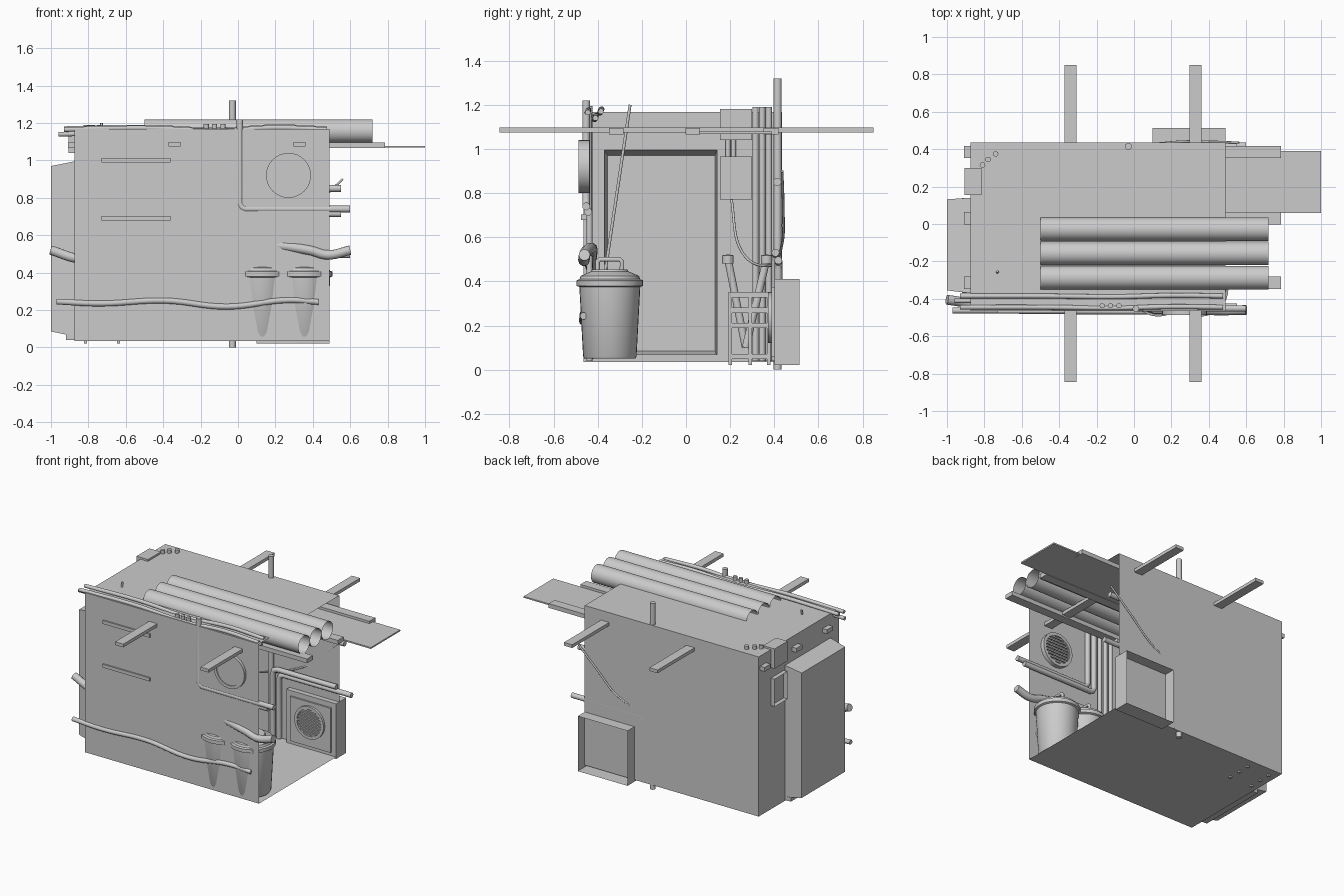
import bpy, bmesh, math
from mathutils import Vector, Matrix

if "Cube" in bpy.data.objects:
    bpy.data.objects.remove(bpy.data.objects["Cube"])


def finish(name, bm, smooth=False):
    me = bpy.data.meshes.new(name)
    bm.to_mesh(me)
    bm.free()
    ob = bpy.data.objects.new(name, me)
    bpy.context.collection.objects.link(ob)
    if smooth:
        bpy.ops.object.select_all(action='DESELECT')
        ob.select_set(True)
        bpy.context.view_layer.objects.active = ob
        bpy.ops.object.shade_smooth_by_angle(angle=math.radians(40))
    return ob


def box(name, lo, hi, open_dirs=()):
    """Box between two corners, optionally with sides left open."""
    lo, hi = Vector(lo), Vector(hi)
    bm = bmesh.new()
    bmesh.ops.create_cube(bm, size=1)
    bm.normal_update()
    gone = [f for f in bm.faces if any(f.normal.dot(Vector(d)) > .9 for d in open_dirs)]
    bmesh.ops.delete(bm, geom=gone, context='FACES')
    for v in bm.verts:
        v.co = Vector((lo[i] + (v.co[i] + .5) * (hi[i] - lo[i]) for i in range(3)))
    return finish(name, bm)


def lathe(name, profile, center, axis='Z', n=32):
    """Spin (radius, height) pairs round an axis."""
    bm = bmesh.new()
    rings = []
    for r, h in profile:
        rings.append([bm.verts.new((r * math.cos(2 * math.pi * i / n),
                                    r * math.sin(2 * math.pi * i / n), h)) for i in range(n)])
    for a, b in zip(rings, rings[1:]):
        for i in range(n):
            j = (i + 1) % n
            bm.faces.new((a[i], a[j], b[j], b[i]))
    bmesh.ops.remove_doubles(bm, verts=bm.verts, dist=1e-5)
    rot = {'Z': Matrix(), 'Y': Matrix.Rotation(math.radians(-90), 4, 'X'),
           'X': Matrix.Rotation(math.radians(90), 4, 'Y')}[axis]
    bm.transform(Matrix.Translation(center) @ rot)
    return finish(name, bm, True)


def tube(name, pts, r, bend=False):
    """Round pipe along points; bend makes a flowing curve."""
    cu = bpy.data.curves.new(name, 'CURVE')
    cu.dimensions = '3D'
    cu.bevel_depth, cu.bevel_resolution, cu.use_fill_caps = r, 3, True
    if bend:
        sp = cu.splines.new('BEZIER')
        sp.bezier_points.add(len(pts) - 1)
        for p, co in zip(sp.bezier_points, pts):
            p.co = co
            p.handle_left_type = p.handle_right_type = 'AUTO'
        sp.resolution_u = 8
    else:
        sp = cu.splines.new('POLY')
        sp.points.add(len(pts) - 1)
        for p, co in zip(sp.points, pts):
            p.co = (*co, 1)
    ob = bpy.data.objects.new(name, cu)
    bpy.context.collection.objects.link(ob)
    bpy.ops.object.select_all(action='DESELECT')
    ob.select_set(True)
    bpy.context.view_layer.objects.active = ob
    bpy.ops.object.convert(target='MESH')
    bpy.ops.object.shade_smooth_by_angle(angle=math.radians(40))


X0, X1, Y0, Y1, Z0, Z1 = -.875, .49, -.465, .435, .035, 1.167

# thin passage shell, right end open; doorway cut in the left end
box("passage_shell", (X0, Y0, Z0), (X1, Y1, Z1), [(1, 0, 0), (-1, 0, 0)])
dy0, dy1, dz0, dz1 = -.37, .14, .06, .995
bm = bmesh.new()
loops = []
for x, a, b, c, d in ((X0, Y0, Y1, Z0, Z1), (X0, dy0, dy1, dz0, dz1),
                      (-1, dy0 + .015, dy1 - .008, dz0 + .025, dz1 - .025)):
    loops.append([bm.verts.new(p) for p in ((x, a, c), (x, b, c), (x, b, d), (x, a, d))])
for p, q in zip(loops, loops[1:]):
    for i in range(4):
        j = (i + 1) % 4
        bm.faces.new((p[i], p[j], q[j], q[i]))
bm.faces.new(loops[2])
finish("end_wall_with_door_recess", bm)
box("door_step", (-.92, dy0, .04), (X0, dy1, .068))

# overhead planks, cross beams and board
for y in (.385, .03, -.315):
    box("long_plank", (-.91, y - .033, 1.065), (.785, y + .033, 1.095))
for x in (-.34, .33):
    box("cross_beam", (x - .032, -.845, 1.075), (x + .032, .85, 1.098))
box("board", (.15, .06, 1.068), (1, .39, 1.078))

# three large open tubes on the planks
for y in (-.027, -.157, -.287):
    lathe("large_tube", [(.063, 0), (.063, 1.22)], (-.5, y, 1.157), 'X', 40)

# horizontal pipes along the top of the front wall
for x, y, z in ((-.93, -.445, 1.165), (-.96, -.41, 1.14), (-.93, -.385, 1.17)):
    tube("top_pipe", [(x, y, z), (-.5, y, z + .008), (-.1, y - .004, z - .006),
                      (.2, y + .003, z + .01), (.475, y, z)], .013, True)

# front wall vertical pipes and double elbow pipe
for x in (-.17, -.125, -.08):
    tube("front_riser", [(x, -.437, .04), (x, -.437, 1.195)], .014)
for x, z, end, top in ((.01, .74, .6, 1.22), (.05, .715, .55, 1.16)):
    if x == .05:
        x, z, y = -.035, .715, -.443
    else:
        y = -.452
    tube("front_elbow_pipe", [(x, y, top), (x, y, z + .03), (x + .01, y, z + .01),
                              (x + .03, y, z), (end, y, z)], .018)

# sagging hoses by the front wall
tube("front_hose", [(-.97, -.463, .245), (-.74, -.463, .235), (-.39, -.466, .25),
                    (-.06, -.468, .218), (.27, -.466, .253), (.43, -.464, .243)], .016, True)
tube("thick_hose", [(-1, -.405, .52), (-.85, -.425, .475), (-.4, -.43, .5), (.1, -.43, .55),
                    (.38, -.46, .52), (.48, -.462, .495), (.6, -.46, .52)], .026, True)

# wall strips poking through the front wall
for z in (1.0, .69):
    box("wall_strip", (-.73, -.475, z - .012), (-.36, -.445, z + .012))

# back wall pipes
tube("back_standpipe", [(-.03, .415, 0), (-.03, .415, 1.32)], .019)
for z, end, x in ((.495, .6, .03), (.53, .49, -.01)):
    y = .418 if z < .5 else .405
    tube("back_elbow_pipe", [(end, y, z), (x + .04, y, z), (x + .01, y, z - .01),
                             (x, y, z - .04), (x, y, .04)], .018)
tube("back_upper_pipe", [(X0, .413, .85), (.55, .413, .85)], .019)
tube("hanging_cable", [(.56, .435, .9), (.4, .44, .75), (.2, .437, .58), (-.3, .36, .47),
                       (-.65, .24, .56), (-.83, .205, .78)], .006, True)

# round vents with louvre slats
def vent(name, x, z, r, y0, y1, out):
    lathe(name + "_ring", [(r * .82, 0), (r * .82, y1 - y0), (r, y1 - y0), (r, 0), (r * .82, 0)],
          (x, y0, z), 'Y')
    back = y0 + .005 if out > 0 else y1 - .005
    lathe(name + "_plate", [(0, 0), (r * .85, 0)], (x, back, z), 'Y')
    front = y1 - .012 if out > 0 else y0 + .004
    for i in range(-4, 5):
        h = r * .18 * i
        w = math.sqrt(max(0, (r * .84) ** 2 - h * h))
        box(name + "_slat", (x - w, front, z + h - .005), (x + w, front + .008, z + h + .005))


vent("wall_vent", .27, .92, .12, -.486, -.437, 1)
vent("cooler_vent", .295, .235, .115, .372, .402, -1)

# cooling unit set in the back wall, open at the rear
box("cooler_case", (.1, .4, .022), (.49, .513, .412), [(0, 1, 0)])
box("cooler_panel", (.135, .388, .06), (.455, .4, .375))

# lidded bins
bin_profile = [(0, .05), (.115, .05), (.121, .06), (.138, .375), (.15, .38), (.15, .405),
               (.137, .41), (.132, .425), (.085, .445), (.08, .455), (0, .455)]
for x in (.13, .355):
    lathe("bin", bin_profile, (x, -.345, 0))
    tube("bin_handle", [(x, -.4, .445), (x, -.4, .49), (x, -.39, .5), (x, -.3, .5),
                        (x, -.29, .49), (x, -.29, .445)], .011)

# end wall electrical boxes, conduits and risers
box("upper_box", (-.905, .155, 1.04), (-.815, .3, 1.18))
box("lower_box", (-.905, .155, .77), (-.8, .3, .965), [(-1, 0, 0)])
for y in (.19, .215):
    tube("box_conduit", [(-.855, y, .95), (-.855, y, 1.06)], .012)
for x, y in ((-.81, .315), (-.78, .345), (-.74, .375)):
    tube("back_riser", [(x, y, .04), (x, y, 1.19)], .015)

# crate with leaning handles
for x in (-.815, -.64):
    for y in (.2, .29, .375):
        box("crate_post", (x - .008, y - .008, .022), (x + .008, y + .008, .35))
for z in (.06, .2, .27, .34):
    for x in (-.815, -.64):
        box("crate_rail", (x - .007, .195, z - .012), (x + .007, .38, z + .012))
    for y in (.2, .375):
        box("crate_rail", (-.815, y - .007, z - .012), (-.64, y + .007, z + .012))
box("crate_base", (-.815, .2, .05), (-.64, .375, .06))
for x, y0, y1 in ((-.75, .19, .27), (-.7, .365, .27)):
    tube("leaning_handle", [(x, y0, .5), (x, y1, .1)], .018)
    lathe("handle_knob", [(0, -.022), (.026, -.018), (.026, .018), (0, .022)], (x, y0, .5))

# long thin pole leaning through the roof
tube("leaning_pole", [(-.73, -.425, .05), (-.73, -.253, 1.2)], .007)
